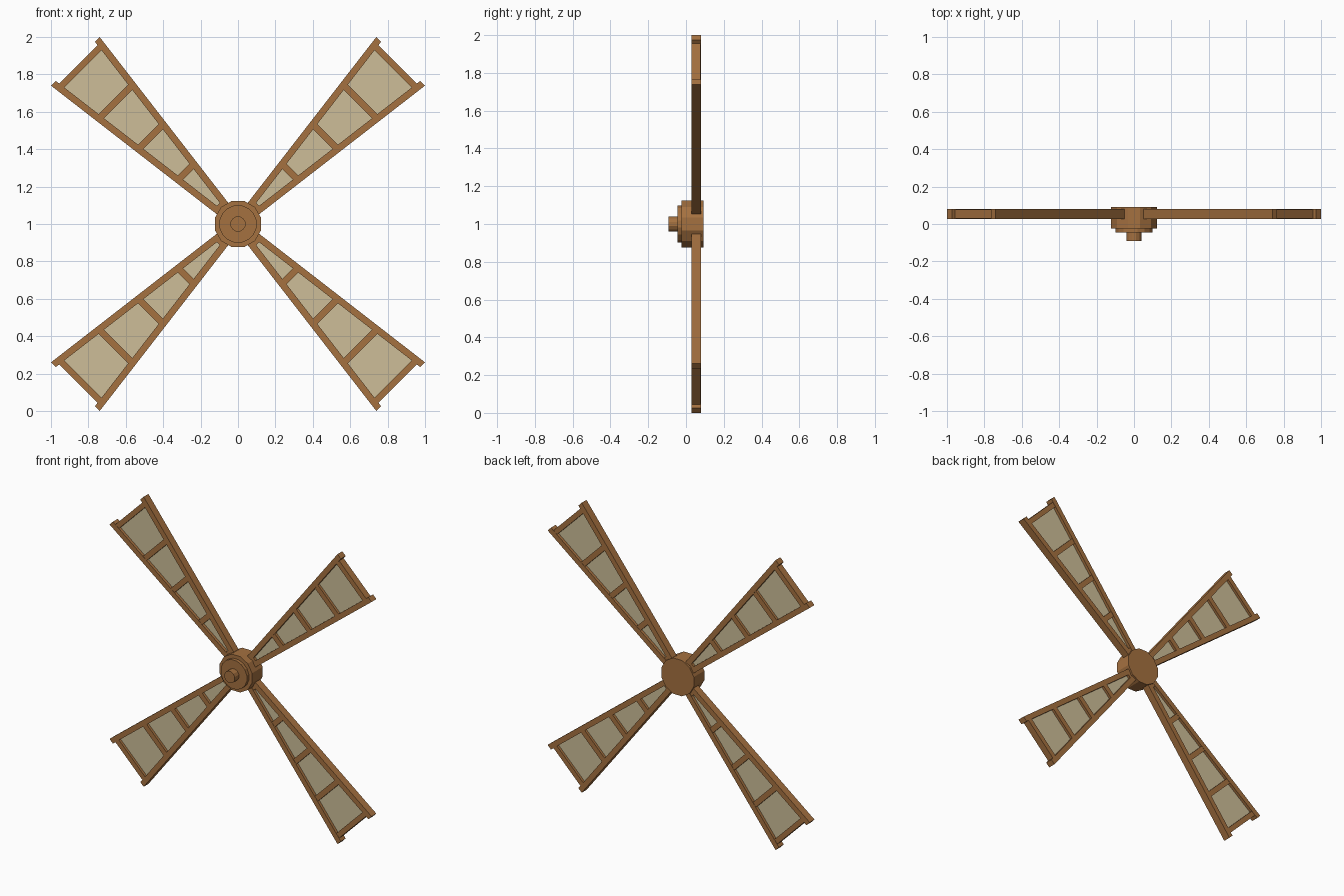
import bpy, math
from mathutils import Matrix

if "Cube" in bpy.data.objects:
    bpy.data.objects.remove(bpy.data.objects["Cube"])

HUB_Z = 1.0
BLADE_Y = 0.054          # mid plane of the blades
U0, U1 = 0.10, 1.23      # blade start and tip, measured from the hub axis
V0, V1 = 0.041, 0.184    # half width at start and tip
RAIL = 0.036             # rail width


def material(name, rgb):
    m = bpy.data.materials.new(name)
    m.diffuse_color = (*rgb, 1.0)
    m.use_nodes = True
    m.node_tree.nodes["Principled BSDF"].inputs["Base Color"].default_value = m.diffuse_color
    return m


wood = material("brown wood", (0.376, 0.165, 0.051))
cloth = material("beige cloth", (0.61, 0.515, 0.314))


def half_width(u):
    return V0 + (V1 - V0) * (u - U0) / (U1 - U0)


def plate(name, outline, thickness, mat, angle):
    """Extrude an outline given as (along blade, across blade) and turn it about the hub."""
    n = len(outline)
    verts = [(u, y, v) for y in (-thickness / 2, thickness / 2) for u, v in outline]
    faces = [tuple(range(n)), tuple(reversed(range(n, 2 * n)))]
    faces += [(i, i + n, (i + 1) % n + n, (i + 1) % n) for i in range(n)]
    me = bpy.data.meshes.new(name)
    me.from_pydata(verts, [], faces)
    me.transform(Matrix.Translation((0, BLADE_Y, HUB_Z)) @ Matrix.Rotation(angle, 4, 'Y'))
    me.materials.append(mat)
    me.update()
    ob = bpy.data.objects.new(name, me)
    bpy.context.collection.objects.link(ob)


def strip(u_a, u_b, inset):
    """Trapezoid across the blade between two distances."""
    a, b = half_width(u_a) - inset, half_width(u_b) - inset
    return [(u_a, -a), (u_b, -b), (u_b, b), (u_a, a)]


def disc(name, radius, y_front, y_back, sides):
    bpy.ops.mesh.primitive_cylinder_add(
        vertices=sides, radius=radius, depth=y_back - y_front)
    ob = bpy.context.object
    ob.name = name
    ob.data.transform(
        Matrix.Translation((0, (y_front + y_back) / 2, HUB_Z))
        @ Matrix.Rotation(math.pi / 2, 4, 'X')
        @ Matrix.Rotation(math.pi / sides, 4, 'Z'))
    ob.data.materials.append(wood)


# Four tapered blades
for k in range(4):
    angle = math.radians(45 + 90 * k)
    # Side rails
    for s in (1, -1):
        rail = [(U0, s * V0), (U1, s * V1), (U1, s * (V1 - RAIL)), (U0, s * (V0 - RAIL))]
        plate("side_rail", rail if s < 0 else rail[::-1], 0.052, wood, angle)
    # Cross bars
    for u, w in ((0.13, 0.036), (0.393, 0.036), (0.659, 0.036), (0.925, 0.036), (1.19, 0.034)):
        plate("cross_bar", strip(u - w / 2, u + w / 2, 0.01), 0.048, wood, angle)
    # Cloth panel
    plate("sail_cloth", strip(0.12, 1.19, 0.015), 0.012, cloth, angle)

# Stepped hub
disc("hub", 0.128, -0.023, 0.092, 12)
disc("hub_collar", 0.101, -0.046, 0.0, 16)
disc("axle_cap", 0.041, -0.092, 0.0, 12)
